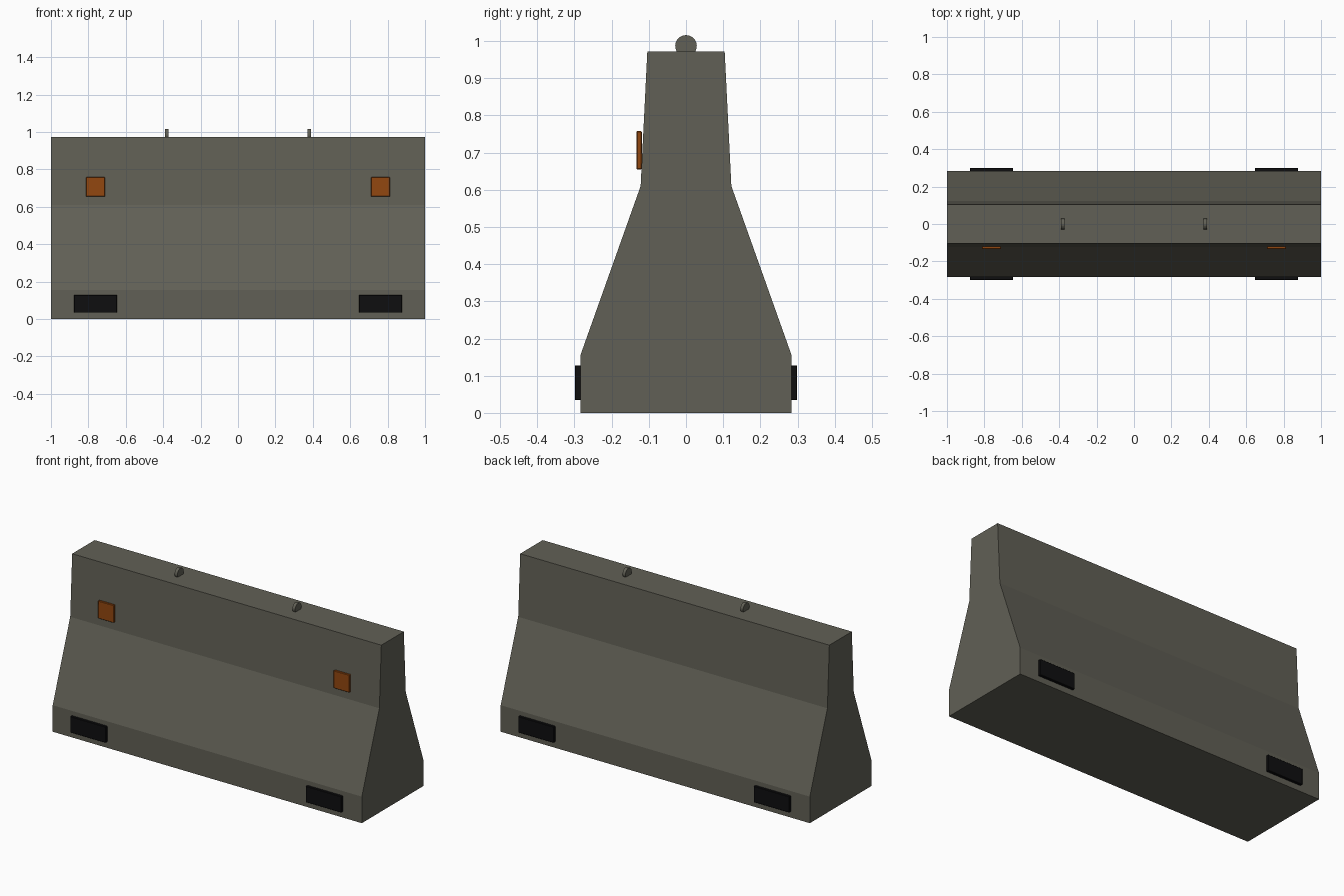
import bpy, bmesh, math

if "Cube" in bpy.data.objects:
    bpy.data.objects.remove(bpy.data.objects["Cube"])


def material(name, rgb):
    m = bpy.data.materials.new(name)
    m.diffuse_color = (*rgb, 1)
    m.use_nodes = True
    m.node_tree.nodes["Principled BSDF"].inputs["Base Color"].default_value = m.diffuse_color
    return m


CONCRETE = material("concrete grey", (0.120, 0.117, 0.092))
AMBER = material("reflector amber", (0.29, 0.063, 0.005))
BLACK = material("rubber black", (0.0045, 0.0045, 0.005))


def add_object(name, bm, mat):
    bmesh.ops.recalc_face_normals(bm, faces=bm.faces)
    mesh = bpy.data.meshes.new(name)
    bm.to_mesh(mesh)
    bm.free()
    mesh.materials.append(mat)
    ob = bpy.data.objects.new(name, mesh)
    bpy.context.collection.objects.link(ob)
    return ob


def box(name, lo, hi, mat, bevel):
    bm = bmesh.new()
    bmesh.ops.create_cube(bm, size=1)
    for v in bm.verts:
        v.co = [(a + b) / 2 + c * (b - a) for a, b, c in zip(lo, hi, v.co)]
    ob = add_object(name, bm, mat)
    mod = ob.modifiers.new("bevel", 'BEVEL')
    mod.width, mod.segments = bevel, 1
    return ob


# Barrier body: mirrored half profile swept along x
half = [(0.284, 0), (0.284, 0.155), (0.122, 0.61), (0.104, 0.972)]
profile = half + [(-y, z) for y, z in reversed(half)]
bm = bmesh.new()
face = bm.faces.new([bm.verts.new((-1, y, z)) for y, z in profile])
ext = bmesh.ops.extrude_face_region(bm, geom=[face])
bmesh.ops.translate(bm, vec=(2, 0, 0),
                    verts=[g for g in ext["geom"] if isinstance(g, bmesh.types.BMVert)])
add_object("barrier_body", bm, CONCRETE)

for sx, side in ((-1, "left"), (1, "right")):
    # Lifting lug: thin disc half sunk in the top
    bm = bmesh.new()
    bmesh.ops.create_cone(bm, cap_ends=True, segments=24, radius1=0.029,
                          radius2=0.029, depth=0.018)
    lug = add_object("lifting_lug_" + side, bm, CONCRETE)
    lug.rotation_euler = (0, math.pi / 2, 0)
    lug.location = (sx * 0.381, 0, 0.987)

    # Amber reflector, front only
    x = sx * 0.762
    box("reflector_" + side, (x - 0.051, -0.133, 0.655), (x + 0.051, -0.119, 0.758),
        AMBER, 0.002)

    # Black foot pads on both faces
    for sy, end in ((-1, "front"), (1, "back")):
        y0, y1 = sorted((sy * 0.27, sy * 0.299))
        box(f"foot_pad_{end}_{side}", (x - 0.115, y0, 0.034), (x + 0.115, y1, 0.128),
            BLACK, 0.002)
